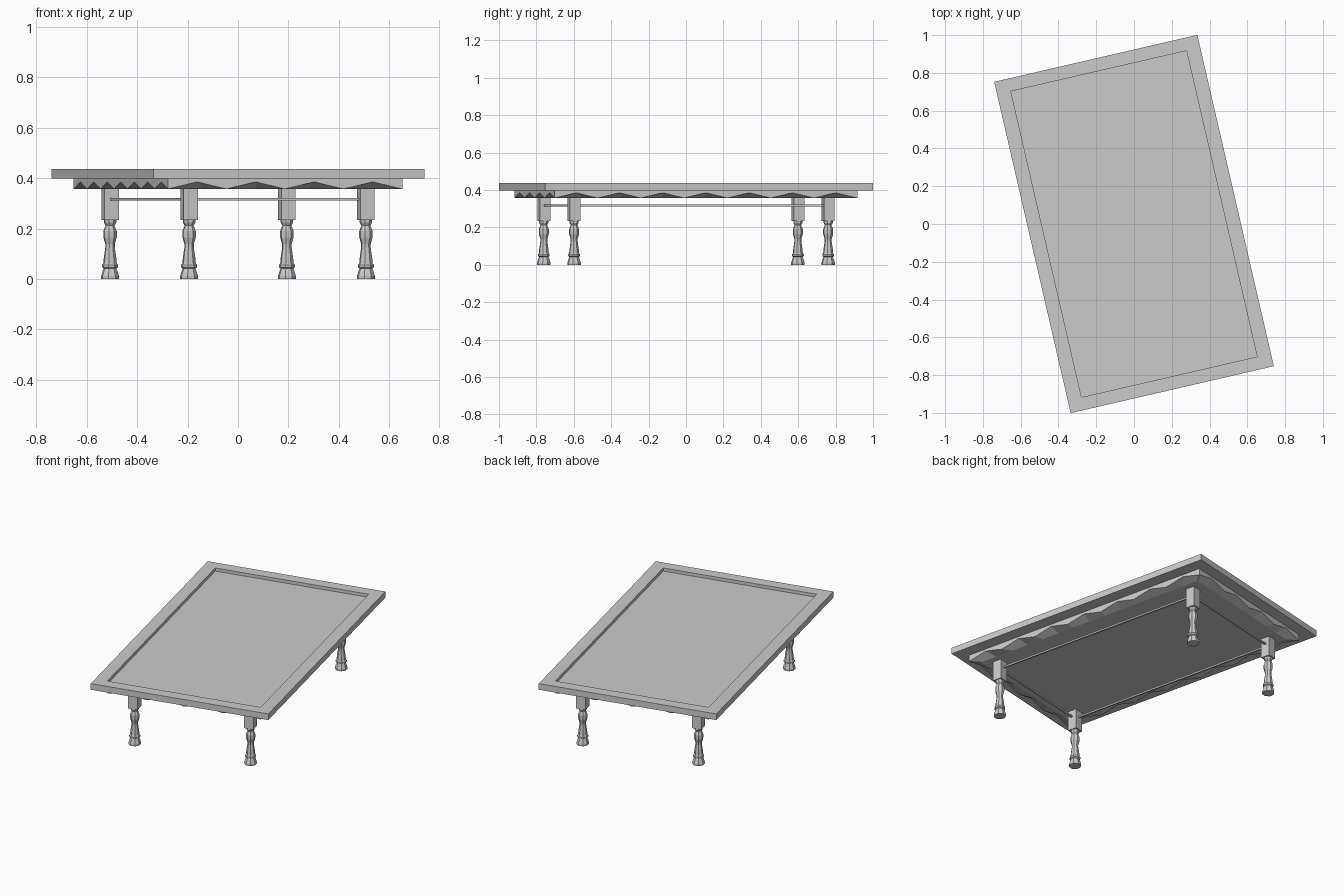
import bpy, bmesh, math
from mathutils import Matrix, Vector

if "Cube" in bpy.data.objects:
    bpy.data.objects.remove(bpy.data.objects["Cube"])

ROT = Matrix.Rotation(math.radians(13), 4, 'Z')   # the whole table is turned
HX, HY = 0.552, 0.90      # tabletop half sizes
IX, IY = 0.477, 0.831     # recess and apron half sizes
LX, LY = 0.36, 0.697      # leg positions
SOFFIT = 0.357            # height of the flat underside


def finish(bm, name):
    bmesh.ops.transform(bm, matrix=ROT, verts=bm.verts)
    me = bpy.data.meshes.new(name)
    bm.to_mesh(me)
    bm.free()
    ob = bpy.data.objects.new(name, me)
    bpy.context.collection.objects.link(ob)
    return ob


def box(bm, center, size):
    m = Matrix.Translation(center) @ Matrix.Diagonal((*size, 1))
    return bmesh.ops.create_cube(bm, size=1, matrix=m)['verts']


# tabletop with a raised rim around a sunken panel
bm = bmesh.new()
box(bm, (0, 0, 0.4175), (2 * HX, 2 * HY, 0.039))
top = max(bm.faces, key=lambda f: f.calc_center_median().z)
bmesh.ops.inset_region(bm, faces=[top], thickness=HX - IX, use_even_offset=True)
for v in top.verts:
    v.co.x = math.copysign(IX, v.co.x)
    v.co.y = math.copysign(IY, v.co.y)
floor = bmesh.ops.extrude_discrete_faces(bm, faces=[top])['faces'][0]
for v in floor.verts:
    v.co.z = 0.417
finish(bm, "tabletop")

# solid apron: zigzag outer edge sloping in to a flat underside
bm = bmesh.new()
SIGNS = ((-1, -1), (1, -1), (1, 1), (-1, 1))
INSET = 0.05
outer = [Vector((sx * IX, sy * IY)) for sx, sy in SIGNS]
inner = [Vector((sx * (IX - INSET), sy * (IY - INSET))) for sx, sy in SIGNS]
rim = []
for i, teeth in enumerate((4, 7, 4, 7)):
    j, n = (i + 1) % 4, teeth * 2
    upper, lower, under = [], [], []
    for k in range(n + 1):
        p = outer[i].lerp(outer[j], k / n)
        q = inner[i].lerp(inner[j], k / n)
        upper.append(bm.verts.new((*p, 0.399)))
        lower.append(bm.verts.new((*p, 0.385 if k % 2 else SOFFIT)))
        under.append(bm.verts.new((*q, SOFFIT)))
    for k in range(n):
        bm.faces.new((lower[k], lower[k + 1], upper[k + 1], upper[k]))
        bm.faces.new((under[k], under[k + 1], lower[k + 1], lower[k]))
    rim += under[:-1]
bm.faces.new(rim[::-1])
bmesh.ops.remove_doubles(bm, verts=bm.verts, dist=1e-5)
finish(bm, "apron")

# turned legs: (radius, height) profile under a square block
PROFILE = [(0.036, 0), (0.036, 0.012), (0.029, 0.034), (0.025, 0.042),
           (0.032, 0.046), (0.032, 0.056), (0.027, 0.062), (0.025, 0.085),
           (0.019, 0.125), (0.019, 0.138), (0.027, 0.165),
           (0.027, 0.190), (0.018, 0.212), (0.025, 0.224), (0.025, 0.234)]
SIDES = 8


def leg(name, x, y):
    bm = bmesh.new()
    rings = []
    for r, z in PROFILE:
        rings.append([bm.verts.new((x + r * math.cos(math.tau * (k + .5) / SIDES),
                                    y + r * math.sin(math.tau * (k + .5) / SIDES), z))
                      for k in range(SIDES)])
    for lo, hi in zip(rings, rings[1:]):
        for k in range(SIDES):
            j = (k + 1) % SIDES
            bm.faces.new((lo[k], lo[j], hi[j], hi[k]))
    bm.faces.new(rings[0][::-1])
    bm.faces.new(rings[-1])
    box(bm, (x, y, 0.2965), (0.058, 0.058, 0.127))
    finish(bm, name)


for sy, fb in ((-1, "front"), (1, "back")):
    for sx, lr in ((-1, "left"), (1, "right")):
        leg(f"{fb}_{lr}_leg", sx * LX, sy * LY)

# thin stretcher rods between the leg blocks
for s, side, end in ((-1, "left", "front"), (1, "right", "back")):
    bm = bmesh.new()
    box(bm, (s * LX, 0, 0.316), (0.01, 2 * LY - 0.05, 0.01))
    finish(bm, f"{side}_stretcher")
    bm = bmesh.new()
    box(bm, (0, s * LY, 0.316), (2 * LX - 0.05, 0.01, 0.01))
    finish(bm, f"{end}_stretcher")
